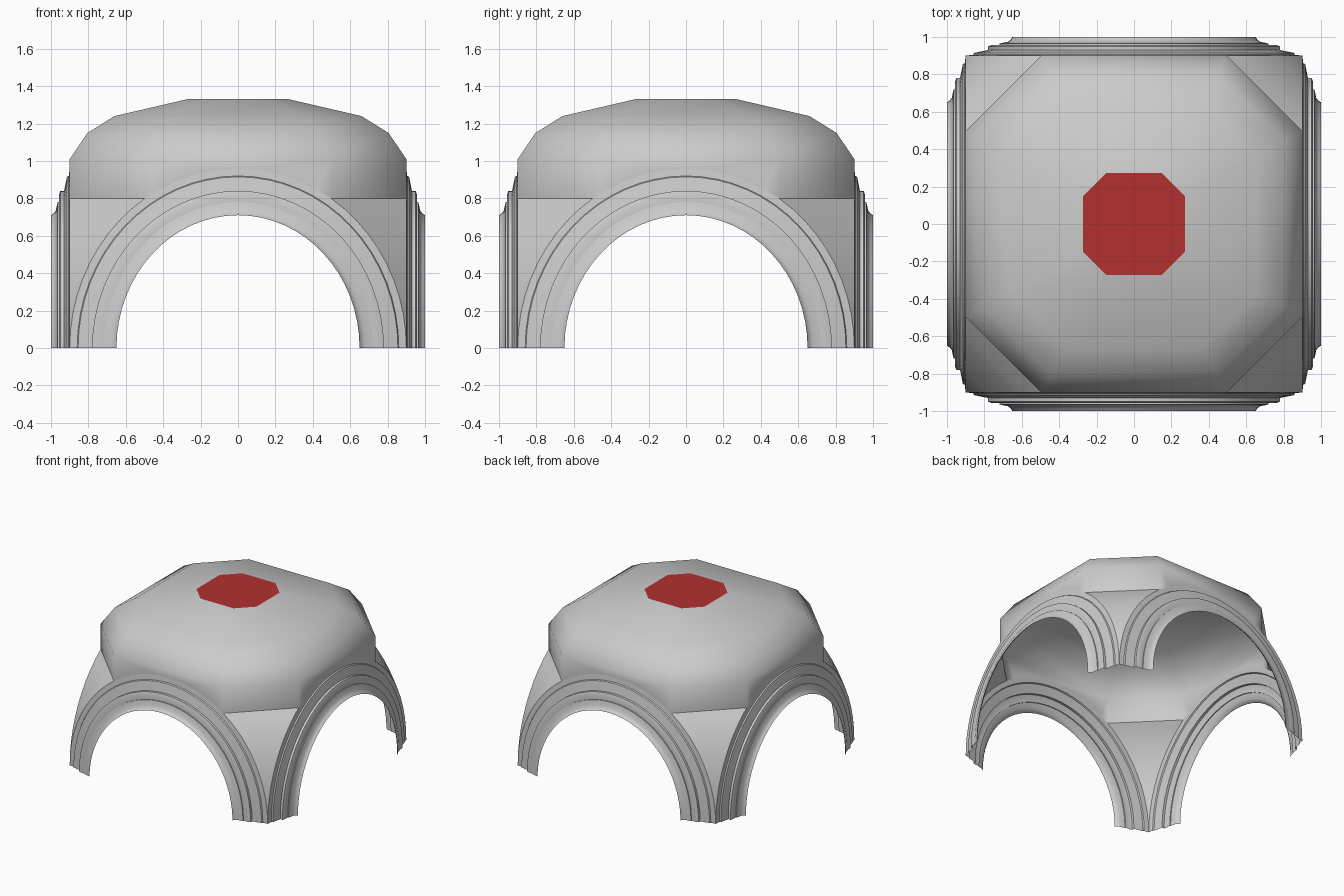
import bpy, bmesh, math

if "Cube" in bpy.data.objects:
    bpy.data.objects.remove(bpy.data.objects["Cube"])

R, SPRING_TOP = 0.90, 0.80      # half width of the bay, level where the dome starts
RISE = 0.06                     # every arch curve is this much taller than its half width
T0 = math.asin(SPRING_TOP / (R + RISE))
HALF_DIAG = R * math.cos(T0)    # octagon corner offset, about 0.5
RATIO = HALF_DIAG / R

# angles along a half arch, with a stop at the dome springing level
LOW = [T0 * i / 10 for i in range(11)]
HIGH = [T0 + (math.pi / 2 - T0) * i / 6 for i in range(1, 7)]
HALF = LOW + HIGH
FULL = HALF + [math.pi - t for t in reversed(HALF[:-1])]


def arch_point(r, t):
    return r * math.cos(t), (r + RISE) * math.sin(t)


def make(name, verts, faces, turn=0, smooth_angle=30):
    mesh = bpy.data.meshes.new(name)
    mesh.from_pydata(verts, [], faces)
    bm = bmesh.new()
    bm.from_mesh(mesh)
    bmesh.ops.remove_doubles(bm, verts=bm.verts, dist=1e-5)
    bmesh.ops.recalc_face_normals(bm, faces=bm.faces)
    bm.to_mesh(mesh)
    bm.free()
    ob = bpy.data.objects.new(name, mesh)
    bpy.context.collection.objects.link(ob)
    ob.rotation_euler.z = turn
    bpy.ops.object.select_all(action='DESELECT')
    ob.select_set(True)
    bpy.context.view_layer.objects.active = ob
    bpy.ops.object.shade_smooth_by_angle(angle=math.radians(smooth_angle))
    return ob


def grid_faces(rows, cols):
    return [(i * cols + j, i * cols + j + 1, (i + 1) * cols + j + 1, (i + 1) * cols + j)
            for i in range(rows - 1) for j in range(cols - 1)]


def octagon(r, z):
    c = r * RATIO
    return [(c, -r, z), (r, -c, z), (r, c, z), (c, r, z),
            (-c, r, z), (-r, c, z), (-r, -c, z), (-c, -r, z)]


# Stepped arch mouldings: (radius, depth) swept along the arch, one per side
PROFILE = [(.90, .90), (.86, .905), (.855, .915), (.78, .93), (.78, .95), (.76, .957),
           (.72, .957), (.72, .964), (.705, .968), (.675, .974), (.66, .985), (.65, 1.0)]
arch = []
for t in FULL:
    for r, d in PROFILE:
        x, z = arch_point(r, t)
        arch.append((x, -d, z))
for i, side in enumerate(("front", "right", "back", "left")):
    make(side + "_arch", arch, grid_faces(len(FULL), len(PROFILE)), i * math.pi / 2)

# Corner pendentives between neighbouring arches
pend = []
for t in LOW:
    x, z = arch_point(R, t)
    pend += [(x, -R, z), (R, -x, z)]
for i in range(4):
    make(f"pendentive_{i + 1}", pend, grid_faces(len(LOW), 2), i * math.pi / 2)

# Octagonal dome: drum cut by the arches, then sloping rings
RINGS = [(.90, 1.01), (.805, 1.15), (.66, 1.24), (.272, 1.33)]
verts, faces = [], []
for r, z in RINGS:
    verts += octagon(r, z)
for k in range(len(RINGS) - 1):
    for j in range(8):
        n = (j + 1) % 8
        faces.append((k * 8 + j, k * 8 + n, k * 8 + 8 + n, k * 8 + 8 + j))
base = len(verts)
verts += octagon(R, SPRING_TOP)
for j in (0, 2, 4, 6):          # diagonal drum faces
    faces.append((base + j, base + j + 1, j + 1, j))
crown = [arch_point(R, t) for t in FULL if T0 - 1e-6 <= t <= math.pi - T0 + 1e-6]
for i in range(4):              # drum faces above each arch
    c, s = round(math.cos(i * math.pi / 2)), round(math.sin(i * math.pi / 2))
    start = len(verts)
    verts += [(x * c + R * s, x * s - R * c, z) for x, z in crown]
    faces.append([2 * i, *range(start, len(verts)), (2 * i + 7) % 8])
make("dome", verts, faces, smooth_angle=60)

# Red octagonal crown panel
panel = make("crown_panel", octagon(.272, 1.33), [tuple(range(8))])
red = bpy.data.materials.new("red")
red.diffuse_color = (0.45, 0.03, 0.03, 1)
red.use_nodes = True
red.node_tree.nodes["Principled BSDF"].inputs["Base Color"].default_value = red.diffuse_color
panel.data.materials.append(red)
